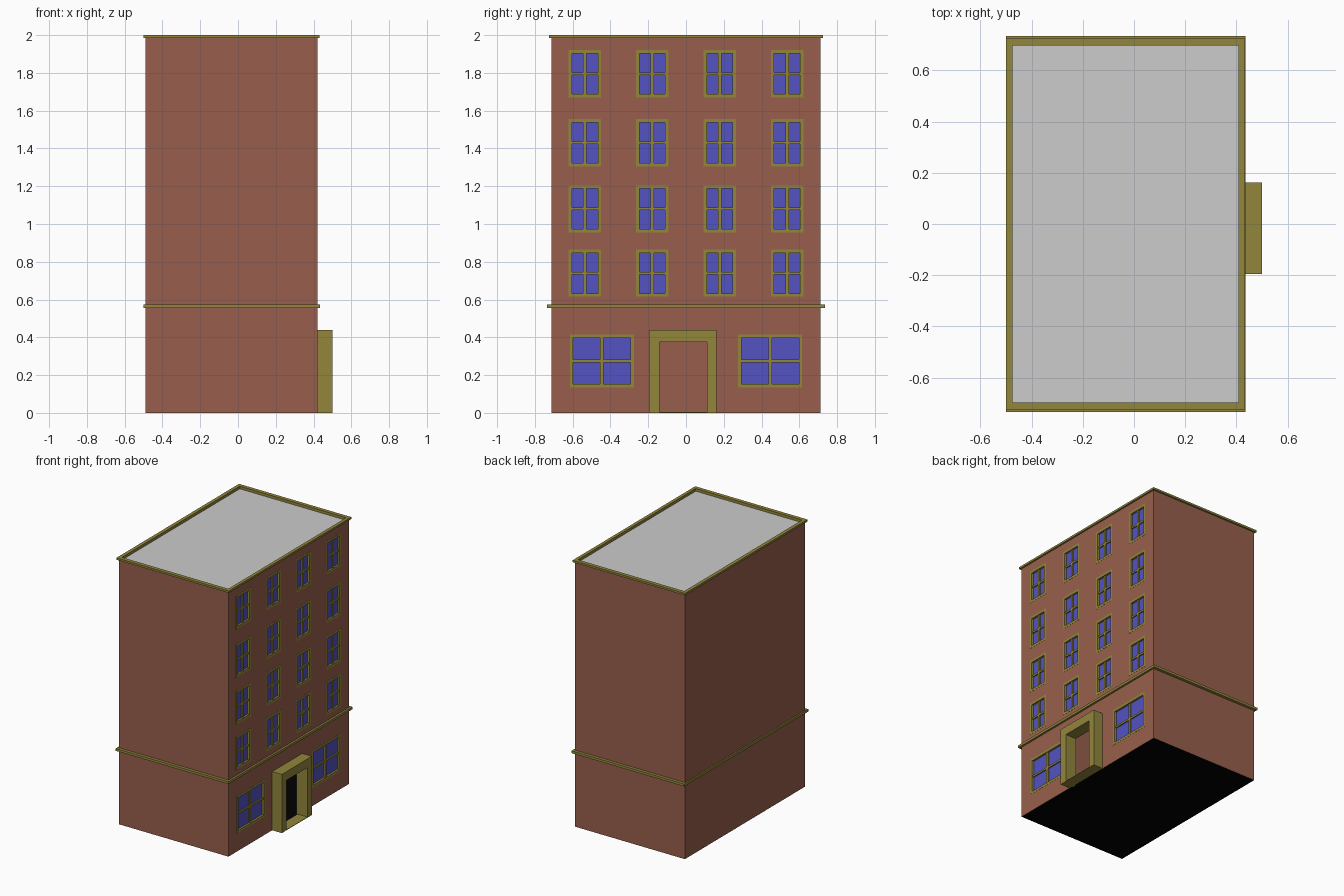
import bpy
import bmesh

cube = bpy.data.objects.get("Cube")
if cube:
    bpy.data.objects.remove(cube, do_unlink=True)


def material(name, rgb):
    """Flat material from 0-255 display values, stored as linear."""
    lin = [((c / 255 + 0.055) / 1.055) ** 2.4 if c > 10 else c / 3295 for c in rgb]
    mat = bpy.data.materials.new(name)
    mat.use_nodes = True
    mat.diffuse_color = (*lin, 1)
    bsdf = mat.node_tree.nodes["Principled BSDF"]
    bsdf.inputs["Base Color"].default_value = (*lin, 1)
    bsdf.inputs["Roughness"].default_value = 0.8
    return mat


BRICK = material("brick", (152, 95, 76))
TRIM = material("olive_trim", (146, 134, 60))
GLASS = material("blue_glass", (83, 83, 196))
ROOF = material("grey_roof", (204, 204, 204))
FLOOR = material("black_floor", (0, 0, 0))

X0, X1, Y, TOP = -0.49, 0.42, 0.713, 1.985


def finish(name, bm, mat):
    mesh = bpy.data.meshes.new(name)
    bm.to_mesh(mesh)
    bm.free()
    mesh.materials.append(mat)
    obj = bpy.data.objects.new(name, mesh)
    bpy.context.collection.objects.link(obj)
    return obj


def add_box(bm, lo, hi):
    made = bmesh.ops.create_cube(bm, size=1)["verts"]
    for v in made:
        for i in range(3):
            v.co[i] = hi[i] if v.co[i] > 0 else lo[i]


def boxes(name, mat, *spans):
    bm = bmesh.new()
    for lo, hi in spans:
        add_box(bm, lo, hi)
    return finish(name, bm, mat)


def sheet(name, mat, corners):
    bm = bmesh.new()
    bm.faces.new([bm.verts.new(c) for c in corners])
    return finish(name, bm, mat)


def ring(name, out_x, out_y, inn_x, inn_y, z0, z1):
    """Rectangular moulding running round the building."""
    (a, b), (c, d) = out_x, inn_x
    boxes(name, TRIM,
          ((a, -out_y, z0), (b, -inn_y, z1)), ((a, inn_y, z0), (b, out_y, z1)),
          ((a, -inn_y, z0), (c, inn_y, z1)), ((d, -inn_y, z0), (b, inn_y, z1)))


# Window and door openings as (y0, y1, z0, z1)
windows = [(y - 0.086, y + 0.086, z, z + 0.25)
           for z in (0.615, 0.955, 1.305, 1.67)
           for y in (-0.535, -0.178, 0.178, 0.535)]
windows += [(-0.615, -0.275, 0.135, 0.415), (0.275, 0.615, 0.135, 0.415)]
door = (-0.14, 0.11, 0, 0.375)
openings = windows + [door]

# Street facade: grid of faces that skips the openings
bm = bmesh.new()
ys = sorted({-Y, Y, *(v for o in openings for v in o[:2])})
zs = sorted({0, TOP, *(v for o in openings for v in o[2:])})
grid = [[bm.verts.new((X1, y, z)) for z in zs] for y in ys]
for i in range(len(ys) - 1):
    for j in range(len(zs) - 1):
        cy, cz = (ys[i] + ys[i + 1]) / 2, (zs[j] + zs[j + 1]) / 2
        if not any(a < cy < b and c < cz < d for a, b, c, d in openings):
            bm.faces.new((grid[i][j], grid[i + 1][j], grid[i + 1][j + 1], grid[i][j + 1]))
loose = [v for v in bm.verts if not v.link_faces]
bmesh.ops.delete(bm, geom=loose, context='VERTS')
finish("facade_wall", bm, BRICK)

# Plain walls, roof and floor
sheet("front_wall", BRICK, [(X0, -Y, 0), (X1, -Y, 0), (X1, -Y, TOP), (X0, -Y, TOP)])
sheet("back_wall", BRICK, [(X1, Y, 0), (X0, Y, 0), (X0, Y, TOP), (X1, Y, TOP)])
sheet("side_wall", BRICK, [(X0, Y, 0), (X0, -Y, 0), (X0, -Y, TOP), (X0, Y, TOP)])
sheet("roof", ROOF, [(X0, -Y, 1.98), (X1, -Y, 1.98), (X1, Y, 1.98), (X0, Y, 1.98)])
sheet("floor", FLOOR, [(X0, Y, 0), (X1, Y, 0), (X1, -Y, 0), (X0, -Y, 0)])

# Cornice and storey ledge
ring("cornice", (-0.5, 0.432), 0.726, (-0.474, 0.408), 0.698, TOP, 2.0)
ring("parapet", (X0 + 0.001, X1 - 0.001), Y - 0.001, (-0.474, 0.408), 0.698, 1.97, TOP)
ring("ledge", (-0.5, 0.435), 0.735, (X0, X1), Y, 0.556, 0.574)

# Windows: recessed glass, frame flush with the wall, slim glazing bars
for n, (a, b, c, d) in enumerate(windows):
    f, my, mz = 0.018, (a + b) / 2, (c + d) / 2
    back, front, bar = X1 - 0.02, X1 + 0.001, X1 - 0.005
    boxes(f"window_frame_{n}", TRIM,
          ((back, a, c), (front, a + f, d)), ((back, b - f, c), (front, b, d)),
          ((back, a + f, c), (front, b - f, c + f)), ((back, a + f, d - f), (front, b - f, d)),
          ((back, my - 0.009, c + f), (bar, my + 0.009, d - f)),
          ((back, a + f, mz - 0.007), (bar, b - f, mz + 0.007)))
    g = X1 - 0.014
    sheet(f"window_glass_{n}", GLASS, [(g, a, c), (g, b, c), (g, b, d), (g, a, d)])

# Door surround with a flat threshold
a, b, c, d = door
boxes("door_surround", TRIM,
      ((X1 - 0.01, -0.195, 0), (0.5, a, 0.44)), ((X1 - 0.01, b, 0), (0.5, 0.162, 0.44)),
      ((X1 - 0.01, a, d), (0.5, b, 0.44)), ((X1, a, 0), (0.5, b, 0.004)))
